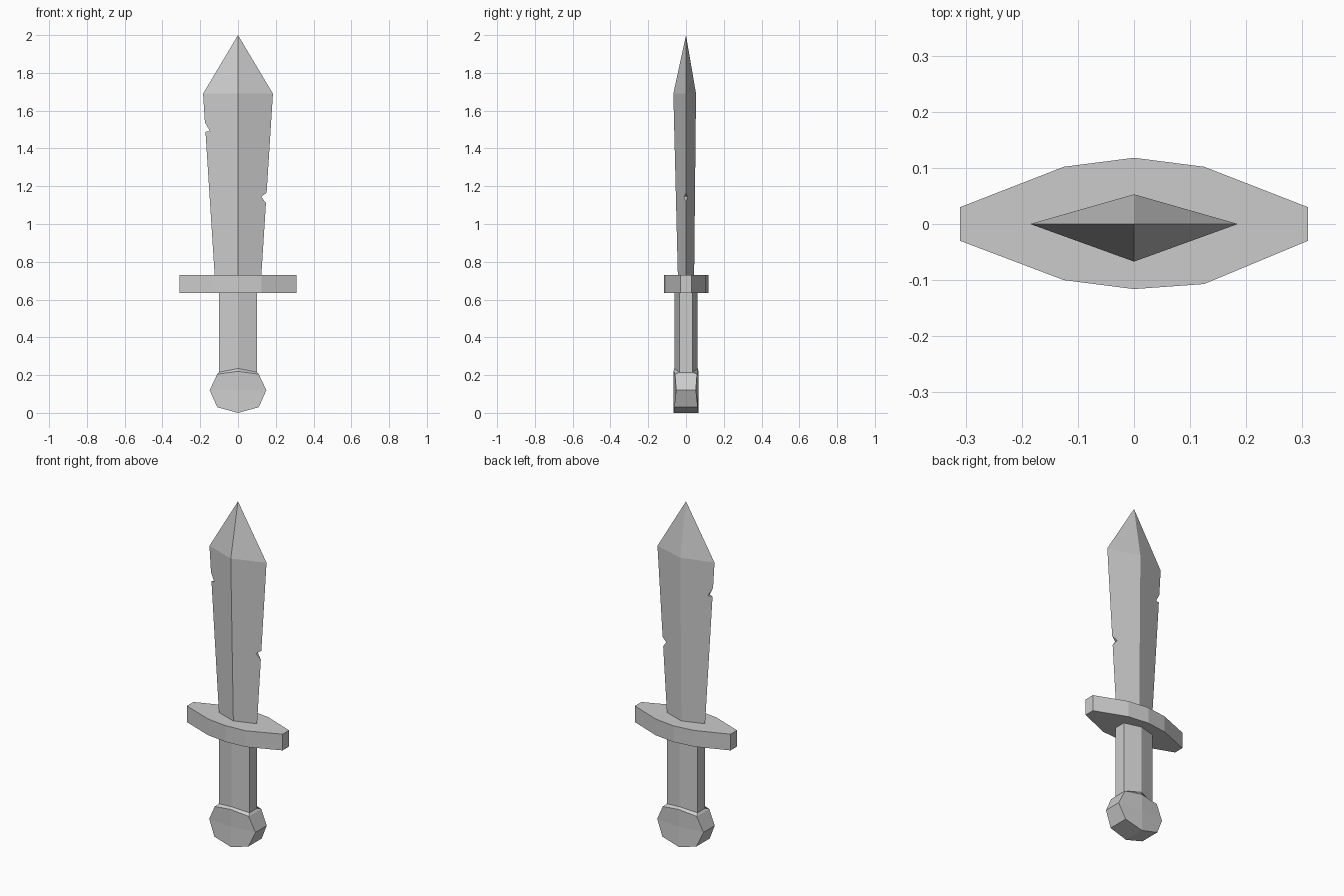
import bpy, bmesh

if "Cube" in bpy.data.objects:
    bpy.data.objects.remove(bpy.data.objects["Cube"])


def loft(name, rings):
    """Skin a stack of equal-count rings; caps fold along the line from point 0 to its opposite."""
    bm = bmesh.new()
    loops = [[bm.verts.new(p) for p in ring] for ring in rings]
    n = len(loops[0])
    for a, b in zip(loops, loops[1:]):
        for i in range(n):
            j = (i + 1) % n
            bm.faces.new((a[i], a[j], b[j], b[i]))
    for cap in (loops[0], loops[-1]):
        bm.faces.new(cap[:n // 2 + 1])
        bm.faces.new(cap[n // 2:] + cap[:1])
    bmesh.ops.remove_doubles(bm, verts=bm.verts, dist=1e-5)
    bmesh.ops.recalc_face_normals(bm, faces=bm.faces)
    mesh = bpy.data.meshes.new(name)
    bm.to_mesh(mesh)
    bm.free()
    obj = bpy.data.objects.new(name, mesh)
    bpy.context.collection.objects.link(obj)
    return obj


def hexagon(x, y_side, y_mid, z_side, z_mid):
    return [(0, -y_mid, z_mid), (x, -y_side, z_side), (x, y_side, z_side),
            (0, y_mid, z_mid), (-x, y_side, z_side), (-x, -y_side, z_side)]


def diamond(x, y_front, y_back, z):
    return [(0, y_front, z), (x, 0, z), (0, y_back, z), (-x, 0, z)]


# Pommel: faceted knob with a bevelled shoulder
loft("pommel", [hexagon(0.11, 0.062, 0.066, 0.03, 0.0),
                hexagon(0.15, 0.052, 0.066, 0.12, 0.12),
                hexagon(0.11, 0.058, 0.066, 0.205, 0.22),
                hexagon(0.10, 0.035, 0.062, 0.215, 0.235)])

# Grip: six-sided bar
loft("grip", [hexagon(0.10, 0.035, 0.062, 0.215, 0.235),
              hexagon(0.10, 0.035, 0.062, 0.635, 0.635)])

# Guard: tapered plate
plan = [(0, -0.116), (0.125, -0.107), (0.31, -0.03), (0.31, 0.03), (0.125, 0.102),
        (0, 0.118), (-0.125, 0.102), (-0.31, 0.03), (-0.31, -0.03), (-0.125, -0.10)]
loft("guard", [[(x, y, z) for x, y in plan] for z in (0.635, 0.73)])

# Blade: diamond section widening towards the point
blade = loft("blade", [diamond(0.123, -0.043, 0.043, 0.72),
                       diamond(0.185, -0.067, 0.053, 1.69),
                       [(0, 0, 2.0)] * 4])

# Chips cut out of the blade edges
chips = {"left_chip_cutter": [(-0.148, 1.49), (-0.176, 1.54), (-0.25, 1.54), (-0.25, 1.482)],
         "right_chip_cutter": [(0.123, 1.145), (0.152, 1.165), (0.25, 1.2), (0.25, 0.97)]}
for name, outline in chips.items():
    cutter = loft(name, [[(x, y, z) for x, z in outline] for y in (-0.1, 0.1)])
    cutter.hide_render = True
    cutter.hide_set(True)
    cut = blade.modifiers.new(name, 'BOOLEAN')
    cut.operation = 'DIFFERENCE'
    cut.solver = 'EXACT'
    cut.object = cutter
